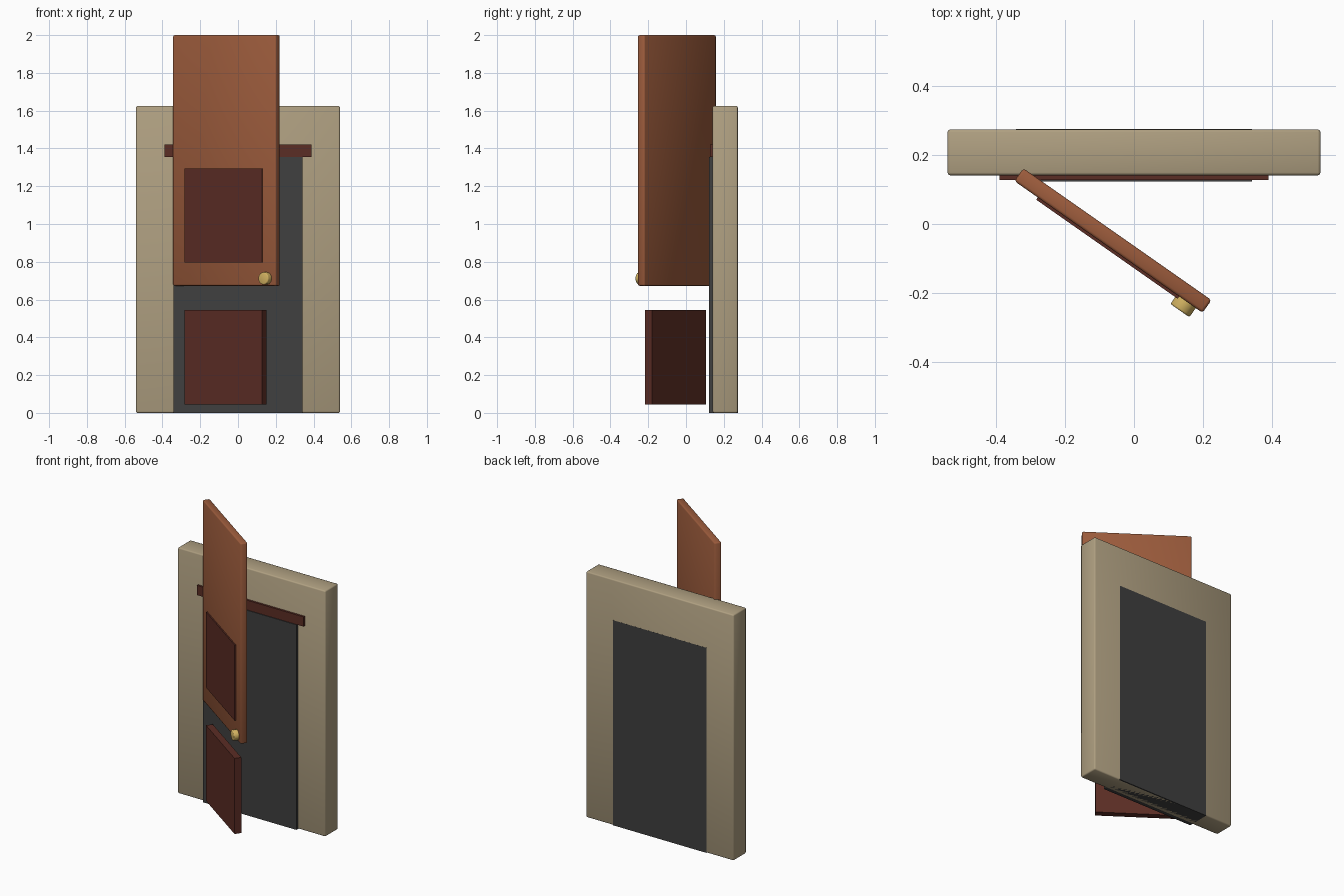
import bpy
import math
from mathutils import Vector

if "Cube" in bpy.data.objects:
    bpy.data.objects.remove(bpy.data.objects["Cube"])

ANGLE = math.radians(-35)                                   # swing of the open door
ALONG = Vector((math.cos(ANGLE), math.sin(ANGLE), 0))       # along the door width
OUT = Vector((math.sin(ANGLE), -math.cos(ANGLE), 0))        # out of the door's front face


def material(name, rgb):
    m = bpy.data.materials.new(name)
    m.diffuse_color = (*rgb, 1)
    m.use_nodes = True
    m.node_tree.nodes["Principled BSDF"].inputs["Base Color"].default_value = m.diffuse_color
    return m


TAN = material("tan_plaster", (0.43, 0.35, 0.22))
WOOD = material("brown_wood", (0.33, 0.105, 0.045))
DARK_WOOD = material("dark_red_wood", (0.105, 0.026, 0.018))
SHADE = material("dark_grey", (0.05, 0.05, 0.05))
BRASS = material("brass", (0.65, 0.45, 0.12))


def finish(obj, name, mat, bevel=0.0, segments=2):
    obj.name = name
    obj.data.materials.append(mat)
    if bevel:
        mod = obj.modifiers.new("bevel", "BEVEL")
        mod.width = bevel
        mod.segments = segments
        bpy.ops.object.shade_smooth()
    return obj


def box(name, mat, center, size, turn=0.0, bevel=0.0):
    bpy.ops.mesh.primitive_cube_add(size=1, location=center, rotation=(0, 0, turn))
    obj = bpy.context.object
    obj.scale = size
    bpy.ops.object.transform_apply(location=False, rotation=False, scale=True)
    return finish(obj, name, mat, bevel)


# Wall, doorway and lintel
box("wall", TAN, (0, 0.2075, 0.8125), (1.08, 0.133, 1.625), bevel=0.008)
box("doorway", SHADE, (0, 0.1987, 0.678), (0.682, 0.1516, 1.356))
box("lintel", DARK_WOOD, (0, 0.1475, 1.388), (0.78, 0.04, 0.064))

# Open door leaf
door_center = Vector((-0.061, -0.048, 0))
box("door", WOOD, door_center + Vector((0, 0, 1.3365)), (0.665, 0.045, 1.327),
    turn=ANGLE, bevel=0.008)

# Two raised panels following the door's swing
for name, z in (("lower_panel", 0.295), ("upper_panel", 1.045)):
    box(name, DARK_WOOD, door_center + OUT * 0.009 + Vector((0, 0, z)),
        (0.5, 0.043, 0.5), turn=ANGLE)

# Round knob, its axis square to the door face
bpy.ops.mesh.primitive_cylinder_add(
    vertices=12, radius=0.0335, depth=0.06, location=(0.150, -0.226, 0.712),
    rotation=OUT.to_track_quat('Z', 'Y').to_euler())
finish(bpy.context.object, "knob", BRASS, 0.005)
